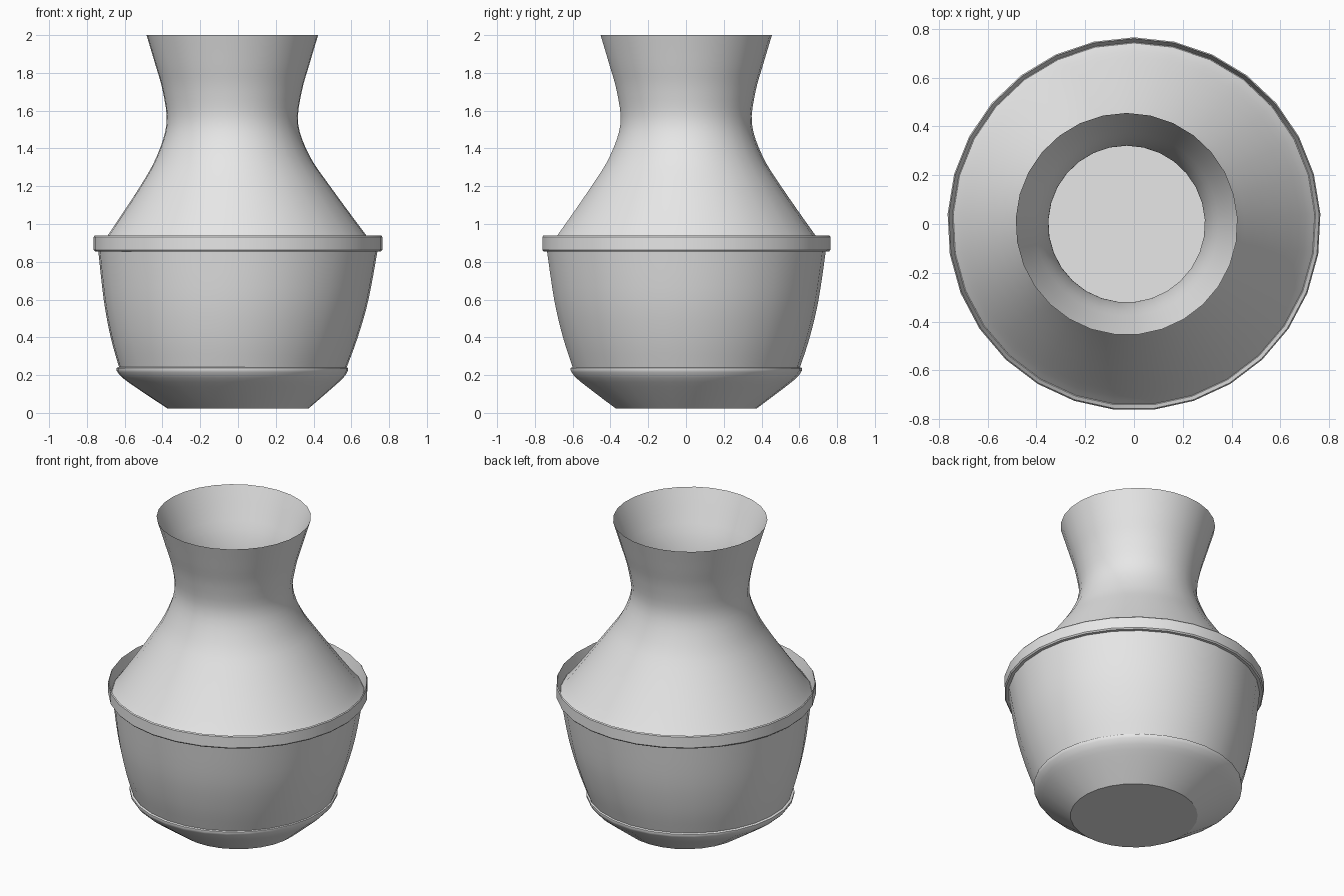
import bpy, bmesh, math

cube = bpy.data.objects.get("Cube")
if cube:
    bpy.data.objects.remove(cube, do_unlink=True)

SIDES = 29

clay = bpy.data.materials.new("plain_grey")
clay.use_nodes = True
GREY = (0.8, 0.8, 0.8, 1)
clay.diffuse_color = GREY
clay.node_tree.nodes["Principled BSDF"].inputs["Base Color"].default_value = GREY


def refine(points, steps):
    """Smooth a short profile with a Catmull-Rom curve."""
    result = []
    for i in range(len(points) - 1):
        p0, p1 = points[max(i - 1, 0)], points[i]
        p2, p3 = points[i + 1], points[min(i + 2, len(points) - 1)]
        for s in range(steps):
            t = s / steps
            result.append(tuple(
                0.5 * (2 * b + (c - a) * t + (2 * a - 5 * b + 4 * c - d) * t ** 2
                       + (3 * b - a - 3 * c + d) * t ** 3)
                for a, b, c, d in zip(p0, p1, p2, p3)))
    return result + [points[-1]]


def loft(name, profile, cap_start=False, cap_end=False):
    """Join circular rings given as (radius, height, sideways shift)."""
    bm = bmesh.new()
    rings = []
    for r, z, shift in profile:
        ring = []
        for i in range(SIDES):
            a = math.pi / 2 + math.tau * i / SIDES
            ring.append(bm.verts.new((shift + r * math.cos(a), r * math.sin(a), z)))
        rings.append(ring)
    for low, high in zip(rings, rings[1:]):
        for i in range(SIDES):
            j = (i + 1) % SIDES
            bm.faces.new((low[i], low[j], high[j], high[i]))
    if cap_start:
        bm.faces.new(rings[0][::-1])
    if cap_end:
        bm.faces.new(rings[-1])
    mesh = bpy.data.meshes.new(name)
    bm.to_mesh(mesh)
    bm.free()
    mesh.materials.append(clay)
    obj = bpy.data.objects.new(name, mesh)
    bpy.context.collection.objects.link(obj)
    bpy.ops.object.select_all(action='DESELECT')
    obj.select_set(True)
    bpy.context.view_layer.objects.active = obj
    bpy.ops.object.shade_smooth_by_angle(angle=math.radians(32))
    return obj


# Foot: flat base, flaring sides and a thin lip on top
foot = [(0.375, 0.024, 0), (0.49, 0.11, -0.015), (0.585, 0.185, -0.027), (0.614, 0.225, -0.03)]
loft("foot", refine(foot, 3) + [(0.614, 0.238, -0.03), (0.595, 0.245, -0.03)], cap_start=True)

# Rounded belly
belly = [(0.603, 0.24, -0.027), (0.655, 0.4, -0.02), (0.702, 0.6, -0.01), (0.742, 0.87, 0)]
loft("belly", refine(belly, 4))

# Raised band standing proud of the shoulder, with its inner wall
loft("band", [(0.738, 0.855, 0), (0.758, 0.855, 0), (0.765, 0.863, 0), (0.765, 0.932, 0),
              (0.76, 0.939, 0), (0.745, 0.866, 0), (0.735, 0.866, 0)])

# Shoulder and neck
neck = [(0.742, 0.868, 0), (0.685, 0.94, -0.005), (0.503, 1.2, -0.015), (0.405, 1.36, -0.025),
        (0.349, 1.53, -0.03), (0.368, 1.7, -0.03), (0.41, 1.85, -0.03), (0.455, 2, -0.03)]
loft("shoulder_and_neck", refine(neck, 4))

# Hollow inside, running from the rim down to the floor
inner = [(0.455, 2, -0.03), (0.396, 1.85, -0.03), (0.342, 1.7, -0.03), (0.321, 1.53, -0.03),
         (0.375, 1.36, -0.025), (0.47, 1.2, -0.015), (0.65, 0.94, -0.005), (0.69, 0.8, 0),
         (0.62, 0.4, -0.02), (0.57, 0.25, -0.027)]
loft("inner_wall", refine(inner, 3), cap_end=True)
